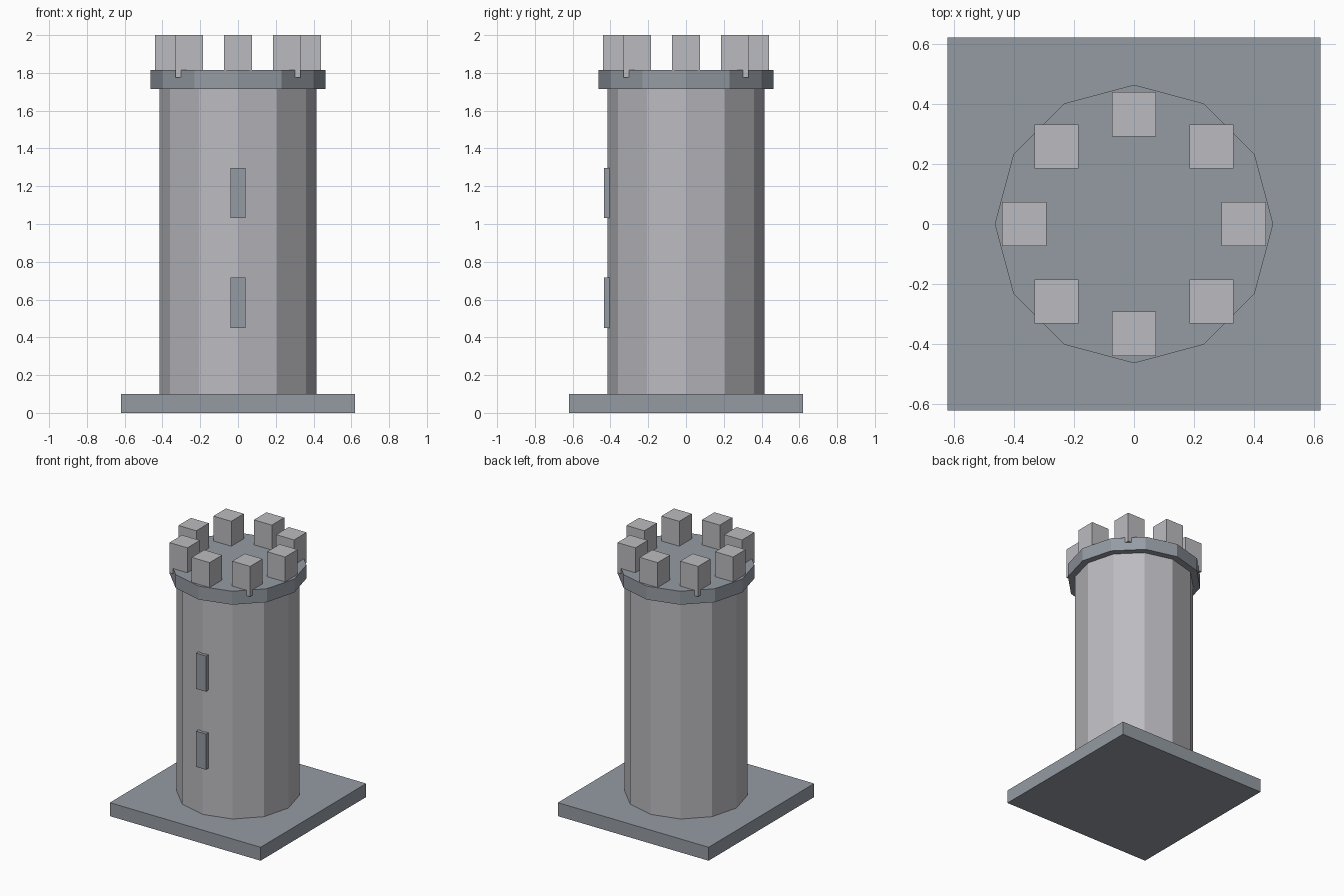
import bpy
import math

default = bpy.data.objects.get("Cube")
if default:
    bpy.data.objects.remove(default, do_unlink=True)


def make_material(name, colour):
    mat = bpy.data.materials.new(name)
    mat.use_nodes = True
    mat.diffuse_color = (*colour, 1)
    mat.node_tree.nodes["Principled BSDF"].inputs["Base Color"].default_value = (*colour, 1)
    return mat


light_stone = make_material("light stone", (0.5, 0.5, 0.53))
slate = make_material("blue grey slate", (0.3, 0.33, 0.37))


def finish(name, mat):
    obj = bpy.context.object
    obj.name = name
    obj.data.materials.append(mat)
    return obj


def box(name, centre, size, mat):
    bpy.ops.mesh.primitive_cube_add(size=1, location=centre)
    obj = finish(name, mat)
    obj.scale = size
    bpy.ops.object.transform_apply(location=False, rotation=False, scale=True)
    return obj


def drum(name, radius, bottom, top, mat):
    bpy.ops.mesh.primitive_cylinder_add(
        vertices=12, radius=radius, depth=top - bottom,
        location=(0, 0, (bottom + top) / 2))
    return finish(name, mat)


# Square plinth, twelve-sided shaft and overhanging crown
box("base", (0, 0, 0.05), (1.24, 1.24, 0.1), slate)
drum("tower_shaft", 0.415, 0.1, 1.715, light_stone)
drum("crown", 0.463, 1.715, 1.815, slate)

# Ring of axis-aligned merlons, sunk slightly into the crown
for i in range(8):
    angle = i * math.tau / 8
    box(f"merlon_{i + 1}",
        (0.365 * math.cos(angle), 0.365 * math.sin(angle), 1.8875),
        (0.147, 0.147, 0.225), light_stone)

# Raised window slabs on the front
for name, z in (("lower_window", 0.583), ("upper_window", 1.163)):
    box(name, (0, -0.4, z), (0.08, 0.07, 0.265), slate)
